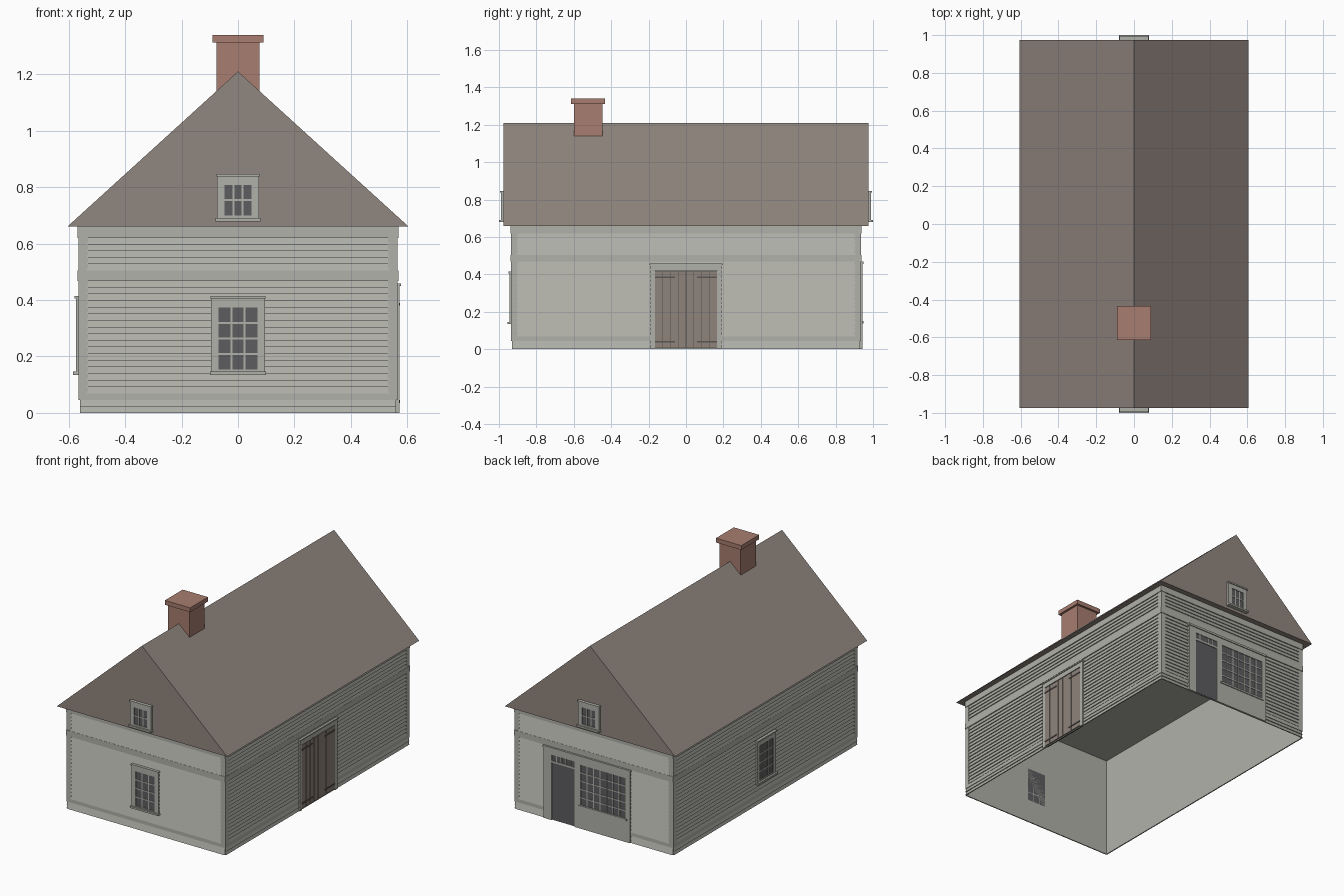
import bpy, bmesh, math
from mathutils import Matrix

cube = bpy.data.objects.get("Cube")
if cube:
    bpy.data.objects.remove(cube, do_unlink=True)


def material(name, r, g, b):
    m = bpy.data.materials.new(name)
    m.use_nodes = True
    m.diffuse_color = (r, g, b, 1)
    m.node_tree.nodes["Principled BSDF"].inputs["Base Color"].default_value = (r, g, b, 1)
    return m


SIDING = material("weathered grey paint", .44, .44, .40)
ROOF = material("brown grey shingle", .28, .236, .21)
BRICK = material("chimney brick", .39, .205, .16)
GLASS = material("dark glass", .11, .11, .115)
WOOD = material("door wood", .275, .23, .2)
IRON = material("dark iron", .1, .09, .085)

# Each wall is drawn facing the front, then turned in quarter steps
FRONT, RIGHT, BACK, LEFT = range(4)
NAMES = ["front", "right_side", "back", "left_side"]
DIST = [.93, .56, .93, .56]     # wall plane distance from the centre
HALF = [.56, .93, .56, .93]     # half width of the wall


def finish(name, bm, mat, side=FRONT):
    bm.transform(Matrix.Rotation(side * math.pi / 2, 4, 'Z'))
    me = bpy.data.meshes.new(name)
    bm.to_mesh(me)
    bm.free()
    me.materials.append(mat)
    ob = bpy.data.objects.new(name, me)
    bpy.context.collection.objects.link(ob)
    return ob


def boxes(name, mat, side, items):
    """Boxes given as u0, u1, z0, z1, near depth, far depth (outward)."""
    bm = bmesh.new()
    for u0, u1, z0, z1, d0, d1 in items:
        m = (Matrix.Translation(((u0 + u1) / 2, -(d0 + d1) / 2, (z0 + z1) / 2))
             @ Matrix.Diagonal((abs(u1 - u0), abs(d1 - d0), abs(z1 - z0), 1)))
        bmesh.ops.create_cube(bm, size=1, matrix=m)
    return finish(name, bm, mat, side)


def clapboards(name, side, half, z0, z1, count):
    """Overlapping boards, each leaning out at its lower edge."""
    bm = bmesh.new()
    d, step = DIST[side], (z1 - z0) / count
    for i in range(count):
        z = z0 + i * step
        rows = [(d, z), (d + .007, z), (d + .001, z + step)]
        v = [[bm.verts.new((s * half, -o, h)) for s in (-1, 1)] for o, h in rows]
        for a, b in zip(v, v[1:]):
            bm.faces.new((a[0], a[1], b[1], b[0]))
    finish(name, bm, SIDING, side)


def glazing(name, side, u0, u1, z0, z1, cols, rows, d, bar=.007):
    """Dark pane plate with a grid of glazing bars over it."""
    boxes(name + "_glass", GLASS, side, [(u0, u1, z0, z1, d, d + .009)])
    w, h = (u1 - u0) / cols, (z1 - z0) / rows
    bars = [(u0 + i * w - bar / 2, u0 + i * w + bar / 2, z0, z1, d, d + .012)
            for i in range(1, cols)]
    bars += [(u0, u1, z0 + i * h - bar / 2, z0 + i * h + bar / 2, d, d + .0115)
             for i in range(1, rows)]
    boxes(name + "_bars", SIDING, side, bars)


def window(name, side, half, z0, z1, gh, g0, g1, cols, rows, d):
    glazing(name, side, -gh, gh, g0, g1, cols, rows, d)
    boxes(name + "_frame", SIDING, side, [
        (-half, -gh, z0, z1, d, d + .014), (gh, half, z0, z1, d, d + .014),
        (-gh, gh, z0, g0, d, d + .014), (-gh, gh, g1, z1, d, d + .014),
        (-half - .005, half + .005, z0 - .003, z0 + .008, d, d + .025),
        (-half - .003, half + .003, z1 - .006, z1 + .003, d, d + .02)])


# Hollow wall shell, open underneath
bm = bmesh.new()
bmesh.ops.create_cube(bm, size=1, matrix=Matrix.Translation((0, 0, .329))
                      @ Matrix.Diagonal((1.12, 1.86, .658, 1)))
bmesh.ops.delete(bm, geom=[f for f in bm.faces if f.normal.z < -.5], context='FACES')
finish("wall_shell", bm, SIDING)

# Siding and trim on all four walls
for side in range(4):
    n, d, w = NAMES[side], DIST[side], HALF[side]
    clapboards(n + "_base_boards", side, w, 0, .045, 2)
    clapboards(n + "_lower_siding", side, w - .025, .068, .468, 17)
    clapboards(n + "_upper_siding", side, w - .025, .505, .62, 5)
    e = w + .006
    trim = [(-e, e, .62, .66, d, d + .008), (-e, e, .468, .505, d, d + .008),
            (-w, w, .045, .068, d, d + .005)]
    for s in (-1, 1):
        trim.append((s * (w - .028), s * (w + .005), .045, .62, d, d + .005))
    boxes(n + "_trim", SIDING, side, trim)

# Gabled roof block
bm = bmesh.new()
ends = [[bm.verts.new((x, y, z)) for x, z in ((-.605, .66), (.605, .66), (0, 1.21))]
        for y in (-.975, .975)]
bm.faces.new(ends[0])
bm.faces.new(ends[1][::-1])
for i in range(3):
    j = (i + 1) % 3
    bm.faces.new((ends[0][j], ends[0][i], ends[1][i], ends[1][j]))
bmesh.ops.recalc_face_normals(bm, faces=bm.faces[:])
finish("gable_roof", bm, ROOF)

# Chimney
boxes("chimney_stack", BRICK, FRONT, [(-.076, .076, 1.1, 1.315, .447, .6)])
boxes("chimney_cap", BRICK, FRONT, [(-.09, .09, 1.312, 1.34, .433, .614)])

# Windows in walls and gables
for side in (FRONT, LEFT):
    window(NAMES[side] + "_window", side, .095, .138, .412, .069, .153, .374, 3, 4, DIST[side])
for side in (FRONT, BACK):
    window(NAMES[side] + "_gable_window", side, .074, .682, .843, .047, .7, .808, 3, 2, .975)

# Double plank door on the right side
d = DIST[RIGHT]
boxes("barn_door_frame", SIDING, RIGHT, [
    (-.19, -.167, 0, .42, d, d + .013), (.167, .19, 0, .42, d, d + .013),
    (-.19, .19, .42, .455, d, d + .013), (-.194, .194, .45, .458, d, d + .018)])
boxes("barn_door_gaps", IRON, RIGHT, [(-.167, .167, .006, .418, d - .01, d + .008)])
planks, straps = [], []
for s in (-1, 1):
    for a, b in ((.002, .041), (.044, .08), (.083, .122), (.125, .167)):
        planks.append((s * a, s * b, .008, .416, d, d + .011))
    for z in (.04, .385):
        straps.append((s * .06, s * .167, z - .005, z + .005, d, d + .014))
boxes("barn_door_planks", WOOD, RIGHT, planks)
boxes("barn_door_straps", IRON, RIGHT, straps)

# Shop front on the back: entrance, transom and wide window
d = DIST[BACK]
boxes("shop_front_panel", SIDING, BACK, [
    (-.35, -.295, 0, .46, d, d + .014), (-.13, -.09, 0, .46, d, d + .014),
    (.23, .262, 0, .46, d, d + .014), (-.295, -.13, .42, .46, d, d + .014),
    (-.09, .23, 0, .145, d, d + .014), (-.09, .23, .41, .46, d, d + .014),
    (-.295, -.13, .37, .382, d, d + .014),
    (-.355, .267, .455, .468, d, d + .02), (-.1, .24, .138, .15, d, d + .02)])
boxes("shop_door", GLASS, BACK, [(-.295, -.13, .004, .37, d, d + .009)])
glazing("shop_transom", BACK, -.295, -.13, .382, .42, 5, 1, d)
glazing("shop_window", BACK, -.09, .23, .145, .41, 7, 5, d)
